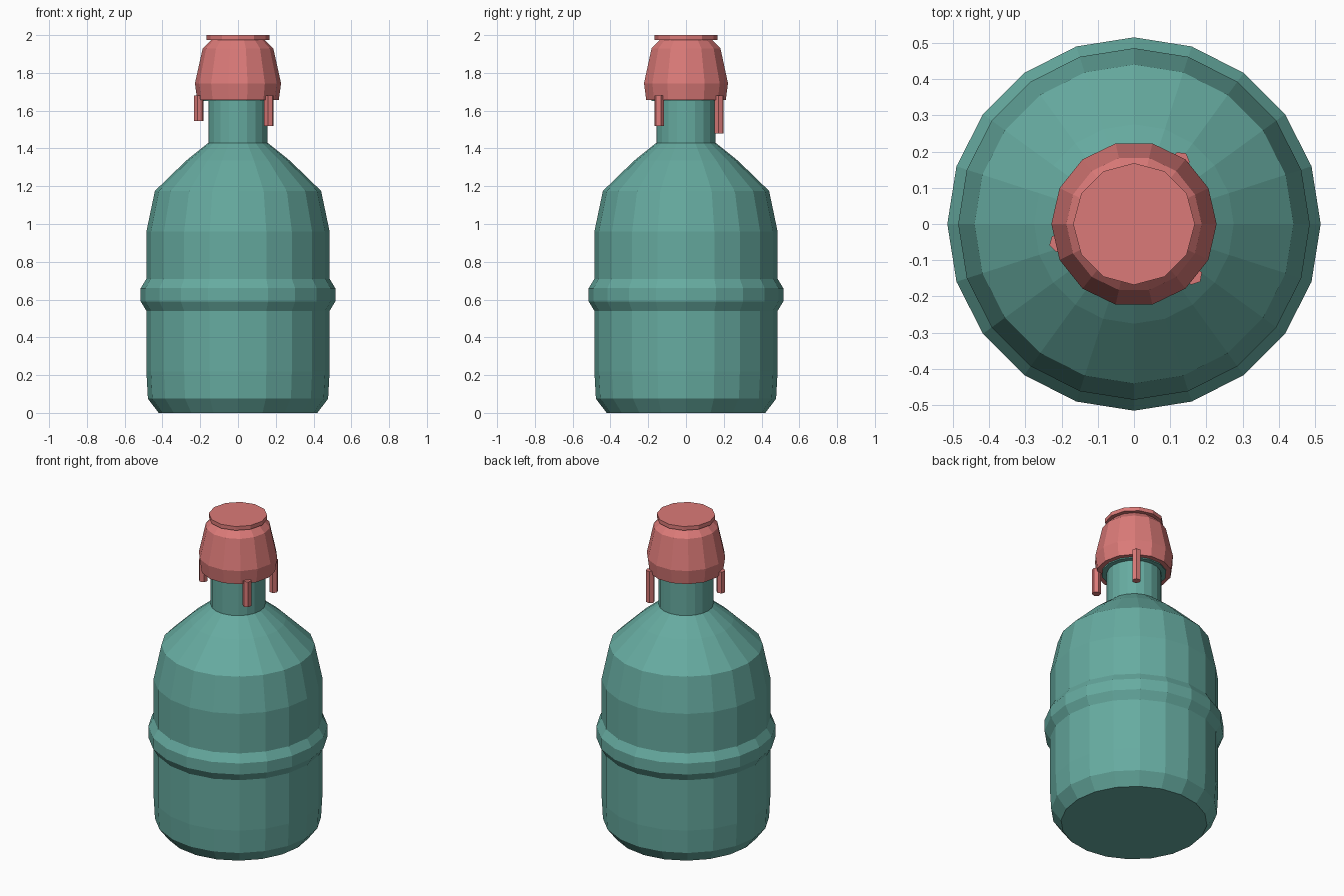
import bpy, bmesh, math

if "Cube" in bpy.data.objects:
    bpy.data.objects.remove(bpy.data.objects["Cube"])


def material(name, rgb):
    m = bpy.data.materials.new(name)
    m.diffuse_color = (*rgb, 1.0)
    m.use_nodes = True
    m.node_tree.nodes["Principled BSDF"].inputs["Base Color"].default_value = m.diffuse_color
    return m


glass = material("green_glass", (0.133, 0.407, 0.352))
wax = material("coral_wax", (0.71, 0.195, 0.188))


def lathe(name, profile, sides, mat, center=(0, 0), turn=0.0):
    """Closed faceted solid from (radius, height) pairs, bottom to top."""
    bm = bmesh.new()
    rings = []
    for r, z in profile:
        ring = []
        for i in range(sides):
            a = turn + 2 * math.pi * i / sides
            ring.append(bm.verts.new((center[0] + r * math.cos(a),
                                      center[1] + r * math.sin(a), z)))
        rings.append(ring)
    for low, high in zip(rings, rings[1:]):
        for i in range(sides):
            j = (i + 1) % sides
            bm.faces.new((low[i], low[j], high[j], high[i]))
    bm.faces.new(rings[0][::-1])
    bm.faces.new(rings[-1])
    mesh = bpy.data.meshes.new(name)
    bm.to_mesh(mesh)
    bm.free()
    mesh.materials.append(mat)
    obj = bpy.data.objects.new(name, mesh)
    bpy.context.collection.objects.link(obj)
    return obj


# Bottle body with chamfered foot, raised belt and sloped shoulder
lathe("bottle_body", [
    (0.42, 0.0), (0.477, 0.075), (0.485, 0.22), (0.485, 0.54), (0.515, 0.59),
    (0.515, 0.66), (0.485, 0.71), (0.485, 0.96), (0.44, 1.175),
    (0.275, 1.335), (0.157, 1.43)], 20, glass)

# Neck and the lip under the wax
lathe("bottle_neck", [(0.157, 1.42), (0.157, 1.66)], 20, glass)
lathe("bottle_lip", [(0.187, 1.65), (0.187, 1.75), (0.16, 1.92)], 14, glass)

# Wax cap and flat seal on top
lathe("wax_cap", [(0.216, 1.657), (0.228, 1.745), (0.187, 1.93),
                  (0.14, 1.977)], 14, wax)
lathe("wax_seal", [(0.168, 1.975), (0.168, 2.0)], 12, wax)

# Wax drips hanging from the cap edge
for name, x, y, bottom in (("left_drip", -0.208, -0.052, 1.545),
                           ("front_drip", 0.163, -0.142, 1.52),
                           ("back_drip", 0.128, 0.174, 1.48)):
    lathe(name, [(0.026, bottom), (0.026, 1.68)], 6, wax, (x, y),
          math.atan2(y, x))
